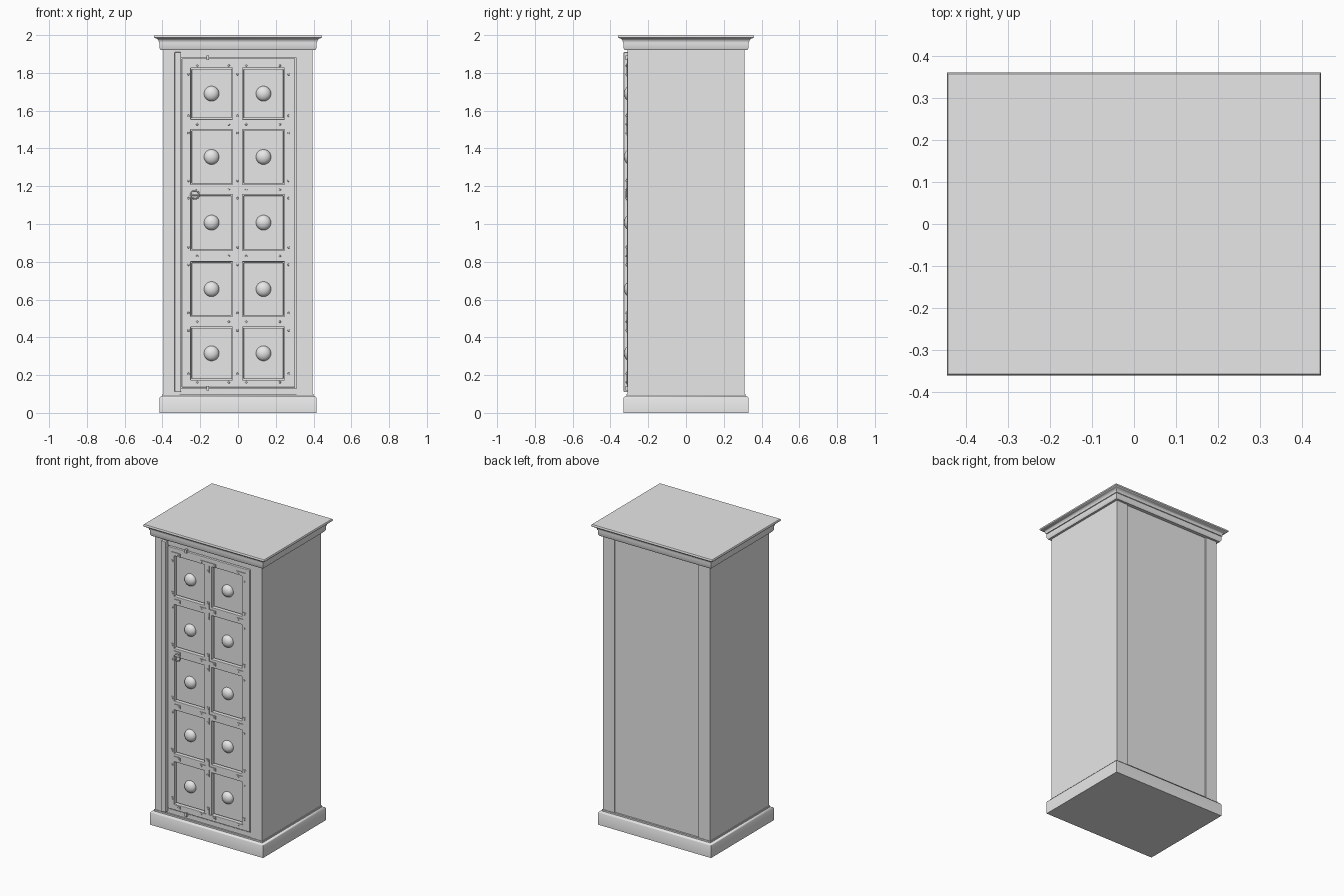
import bpy, bmesh, math

cube = bpy.data.objects.get("Cube")
if cube:
    bpy.data.objects.remove(cube, do_unlink=True)

grey = bpy.data.materials.new("plain grey")
grey.use_nodes = True
GREY = (0.8, 0.8, 0.8, 1)
grey.diffuse_color = GREY
grey.node_tree.nodes["Principled BSDF"].inputs["Base Color"].default_value = GREY

HALF_X, HALF_Y = 0.395, 0.31


def finish(name, bm):
    bmesh.ops.recalc_face_normals(bm, faces=bm.faces)
    mesh = bpy.data.meshes.new(name)
    bm.to_mesh(mesh)
    bm.free()
    mesh.materials.append(grey)
    ob = bpy.data.objects.new(name, mesh)
    bpy.context.collection.objects.link(ob)
    return ob


def smooth(ob):
    bpy.ops.object.select_all(action="DESELECT")
    ob.select_set(True)
    bpy.context.view_layer.objects.active = ob
    bpy.ops.object.shade_smooth_by_angle(angle=math.radians(40))


def box(name, x, y, z, bevel=0):
    bm = bmesh.new()
    bmesh.ops.create_cube(bm, size=1)
    for v in bm.verts:
        v.co = [lo + (c + 0.5) * (hi - lo) for c, (lo, hi) in zip(v.co, (x, y, z))]
    ob = finish(name, bm)
    if bevel:
        mod = ob.modifiers.new("soft edges", "BEVEL")
        mod.width, mod.segments = bevel, 2
    return ob


def moulding(name, profile):
    """Rectangular solid swept from (overhang, height) pairs."""
    bm = bmesh.new()
    rings = []
    for out, z in profile:
        a, b = HALF_X + out, HALF_Y + out
        rings.append([bm.verts.new((sx * a, sy * b, z))
                      for sx, sy in ((-1, -1), (1, -1), (1, 1), (-1, 1))])
    for r, s in zip(rings, rings[1:]):
        for i in range(4):
            j = (i + 1) % 4
            bm.faces.new((r[i], r[j], s[j], s[i]))
    bm.faces.new(rings[0])
    bm.faces.new(rings[-1])
    smooth(finish(name, bm))


# Base plinth and crown
moulding("plinth", [(0.02, 0), (0.02, 0.08), (0.016, 0.086), (0.004, 0.09), (0.004, 0.1), (0, 0.1)])
cove = [(0.024 + 0.022 * (1 - math.cos(t * math.pi / 10)),
         1.962 + 0.022 * math.sin(t * math.pi / 10)) for t in range(6)]
moulding("crown", [(0, 1.92), (0.014, 1.92), (0.02, 1.93), (0.02, 1.957), (0.024, 1.959)]
         + cove + [(0.05, 1.988), (0.05, 1.996), (0.047, 2.0)])

# Carcass
for side, sx in (("left", 1), ("right", -1)):
    box(side + "_side", sorted((sx * 0.31, sx * HALF_X)), (-HALF_Y, HALF_Y), (0.08, 1.93))
box("inner_core", (-0.32, 0.32), (-0.27, 0.28), (0.08, 1.93))
box("back_panel", (-0.32, 0.32), (0.27, 0.302), (0.08, 1.93))
box("head_rail", (-0.32, 0.32), (-0.304, -0.26), (1.88, 1.93))
box("foot_rail", (-0.32, 0.32), (-0.304, -0.26), (0.08, 0.13))
box("hinge_strip", (-0.335, -0.302), (-0.33, -0.28), (0.11, 1.91), 0.003)

# Door frame: bars leave a gap round every drawer front
COLUMNS = [(-0.25, -0.03), (0.025, 0.245)]
ROWS = [(0.175, 0.455), (0.51, 0.80), (0.86, 1.155), (1.21, 1.50), (1.555, 1.825)]
FRONT = -0.312
x_edges = [-0.298] + [e for c in COLUMNS for e in c] + [0.303]
z_edges = [0.135] + [e for r in ROWS for e in r] + [1.876]
x_bars = list(zip(x_edges[::2], x_edges[1::2]))
z_bars = list(zip(z_edges[::2], z_edges[1::2]))
for x in x_bars:
    box("door_stile", x, (FRONT, -0.26), (0.135, 1.876), 0.003)
for z in z_bars:
    for x in COLUMNS:
        box("door_rail", (x[0] - 0.01, x[1] + 0.01), (FRONT, -0.26), z, 0.003)

# Straps with rivets on each crossing of the frame
xs = [-0.262, -0.0025, 0.268]
zs = [0.162] + [sum(z) / 2 for z in z_bars[1:-1]] + [1.838]
REACH, WIDE = 0.058, 0.011
for i, x in enumerate(xs):
    for j, z in enumerate(zs):
        left, right = REACH * (i > 0), REACH * (i < 2)
        down, up = REACH * (j > 0), REACH * (j < 5)
        box("strap_across", (x - max(left, WIDE), x + max(right, WIDE)),
            (FRONT - 0.004, FRONT + 0.002), (z - WIDE, z + WIDE))
        box("strap_upright", (x - WIDE, x + WIDE), (FRONT - 0.004, FRONT + 0.002),
            (z - max(down, WIDE), z + max(up, WIDE)))


def ball(name, centre, radius, depth, segments=32):
    bm = bmesh.new()
    bmesh.ops.create_uvsphere(bm, u_segments=segments, v_segments=segments // 2, radius=1)
    for v in bm.verts:
        v.co = [c + p * r for c, p, r in zip(centre, v.co, (radius, depth, radius))]
    smooth(finish(name, bm))


for x in xs:
    for z in zs:
        for dx, dz in ((-1, 0), (1, 0), (0, -1), (0, 1)):
            px, pz = x + dx * 0.046, z + dz * 0.046
            if xs[0] <= px <= xs[-1] and zs[0] <= pz <= zs[-1]:
                ball("rivet", (px, FRONT - 0.004, pz), 0.006, 0.004, 8)

# Drawer fronts and knobs
for r in ROWS:
    for c in COLUMNS:
        box("drawer_front", (c[0] + 0.005, c[1] - 0.005), (-0.298, -0.26),
            (r[0] + 0.005, r[1] - 0.005), 0.002)
        ball("knob", (sum(c) / 2, -0.298, sum(r) / 2), 0.04, 0.03)

# Ring escutcheon and small door catches
bpy.ops.mesh.primitive_torus_add(major_radius=0.022, minor_radius=0.004, major_segments=24,
                                 minor_segments=8, location=(-0.228, FRONT - 0.003, 1.155),
                                 rotation=(math.pi / 2, 0, 0))
ring = bpy.context.object
ring.name = "lock_ring"
ring.data.materials.append(grey)
smooth(ring)
for z in (0.13, 1.88):
    box("door_catch", (-0.168, -0.154), (FRONT - 0.008, -0.29), (z - 0.012, z + 0.012))
